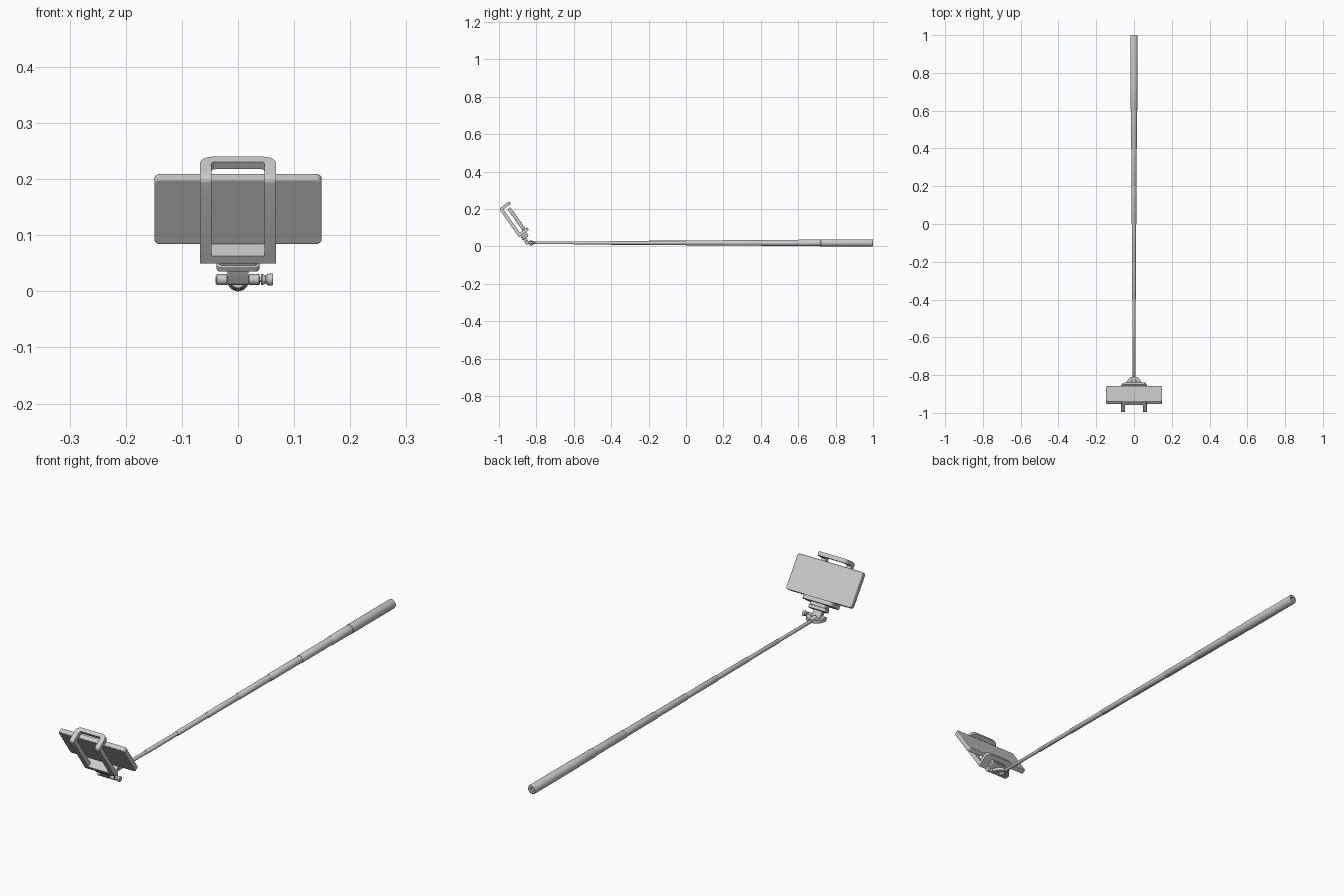
import bpy, bmesh, math
from mathutils import Matrix

if "Cube" in bpy.data.objects:
    bpy.data.objects.remove(bpy.data.objects["Cube"])

TILT = Matrix.Translation((0, -0.894, 0.05)) @ Matrix.Rotation(math.radians(35), 4, 'X')
FLAT = Matrix.Identity(4)


def arc(cx, cy, r, a0, a1, n=6):
    return [(cx + r * math.cos(math.radians(a0 + (a1 - a0) * i / n)),
             cy + r * math.sin(math.radians(a0 + (a1 - a0) * i / n))) for i in range(n + 1)]


def rounded(x0, x1, y0, y1, r):
    return (arc(x1 - r, y1 - r, r, 0, 90) + arc(x0 + r, y1 - r, r, 90, 180)
            + arc(x0 + r, y0 + r, r, 180, 270) + arc(x1 - r, y0 + r, r, 270, 360))


def rect(x0, x1, y0, y1):
    return [(x0, y0), (x1, y0), (x1, y1), (x0, y1)]


def add_prism(bm, pts, lo, hi, axis):
    place = {'x': lambda a, b, h: (h, a, b), 'y': lambda a, b, h: (a, h, b),
             'z': lambda a, b, h: (a, b, h)}[axis]
    ends = [[bm.verts.new(place(a, b, h)) for a, b in pts] for h in (lo, hi)]
    for e in ends:
        bm.faces.new(e)
    for i in range(len(pts)):
        j = (i + 1) % len(pts)
        bm.faces.new((ends[0][i], ends[0][j], ends[1][j], ends[1][i]))


def add_lathe(bm, profile, axis, centre, n=32):
    # profile: (position along axis, radius); radius 0 closes an end
    rings = []
    for t, r in profile:
        ring = []
        for i in range(n if r else 1):
            c, s = r * math.cos(2 * math.pi * i / n), r * math.sin(2 * math.pi * i / n)
            p = (t, centre[0] + c, centre[1] + s) if axis == 'x' else (centre[0] + c, t, centre[1] + s)
            ring.append(bm.verts.new(p))
        rings.append(ring)
    for a, b in zip(rings, rings[1:]):
        for i in range(n):
            j = (i + 1) % n
            f = [a[i % len(a)], a[j % len(a)], b[j % len(b)], b[i % len(b)]]
            bm.faces.new(list(dict.fromkeys(f)))


def finish(name, bm, matrix=FLAT, bevel=0.0):
    bmesh.ops.recalc_face_normals(bm, faces=bm.faces)
    me = bpy.data.meshes.new(name)
    bm.to_mesh(me)
    bm.free()
    ob = bpy.data.objects.new(name, me)
    bpy.context.collection.objects.link(ob)
    ob.matrix_world = matrix
    if bevel:
        m = ob.modifiers.new("edge", 'BEVEL')
        m.width, m.segments, m.limit_method = bevel, 2, 'ANGLE'
        m.angle_limit = math.radians(40)
    bpy.ops.object.select_all(action='DESELECT')
    ob.select_set(True)
    bpy.context.view_layer.objects.active = ob
    bpy.ops.object.shade_smooth_by_angle(angle=math.radians(35))
    return ob


def prism(name, pts, lo, hi, axis, matrix=FLAT, bevel=0.0):
    bm = bmesh.new()
    add_prism(bm, pts, lo, hi, axis)
    return finish(name, bm, matrix, bevel)


def lathe(name, profile, axis, centre):
    bm = bmesh.new()
    add_lathe(bm, profile, axis, centre)
    return finish(name, bm)


# Telescopic pole: eight tubes, each thicker than the one before
POLE_Z = 0.019
starts = [-0.83, -0.6, -0.4, -0.2, 0.0, 0.2, 0.4, 0.6]
radii = [0.007, 0.0085, 0.010, 0.0115, 0.013, 0.0145, 0.016]
for i, r in enumerate(radii):
    a, b = starts[i], starts[i + 1] + 0.01
    lathe(f"pole_section_{i + 1}", [(a, 0), (a, r - 0.001), (a + 0.002, r), (b, r), (b, 0)],
          'y', (0, POLE_Z))

# Handle with a collar and a recessed end
lathe("handle", [(0.6, 0), (0.6, 0.0165), (0.603, 0.0178), (0.72, 0.0178), (0.721, 0.019),
                 (0.994, 0.019), (0.998, 0.018), (1.0, 0.016), (1.0, 0.009),
                 (0.992, 0.008), (0.992, 0)], 'y', (0, POLE_Z))

# Phone
prism("phone", rounded(-0.149, 0.149, 0.0155, 0.157, 0.010), 0.036, 0.055, 'y', TILT, 0.002)

# Clamp: two bent legs, a rounded top bar and a solid lower shelf
bm = bmesh.new()
leg = ([(0, 0.016)] + arc(0.012, 0.173, 0.012, 180, 90) + [(0.045, 0.185), (0.045, 0.169)]
       + arc(0.022, 0.165, 0.004, 90, 180) + [(0.018, 0.016)])
for lo, hi in ((-0.068, -0.047), (0.047, 0.068)):
    add_prism(bm, leg, lo, hi, 'x')
bar = ([(0.068, 0.045)] + arc(0.046, 0.045, 0.022, 0, 90) + arc(-0.046, 0.045, 0.022, 90, 180)
       + [(-0.068, 0.045), (-0.047, 0.045)] + arc(-0.041, 0.045, 0.006, 180, 90, 4)
       + arc(0.041, 0.045, 0.006, 90, 0, 4))
add_prism(bm, bar, 0.169, 0.185, 'z')
shelf = ([(-0.068, 0), (0.068, 0)] + arc(0.048, 0.046, 0.020, 0, 90)
         + arc(-0.048, 0.046, 0.020, 90, 180))
add_prism(bm, shelf, 0, 0.016, 'z')
bmesh.ops.remove_doubles(bm, verts=bm.verts, dist=1e-6)
finish("phone_clamp", bm, TILT)

# Mounting plates and neck beneath the clamp
prism("mount_plate_upper", rounded(-0.034, 0.034, 0.010, 0.048, 0.006), -0.012, 0, 'z', TILT)
prism("mount_plate_lower", rounded(-0.038, 0.038, 0.008, 0.046, 0.008), -0.025, -0.012, 'z', TILT, 0.002)
neck = [(0.011, -0.025)] + arc(0.0195, -0.049, 0.0095, 180, 360, 10) + [(0.030, -0.025)]
prism("hinge_neck", neck, -0.019, 0.019, 'x', TILT)

# Half-round hinge base on the pole end, with side lugs
base = ([(0.040, -0.848)] + arc(0, -0.848, 0.040, 0, 180, 20)
        + [(-0.040, -0.848), (-0.021, -0.848), (-0.021, -0.836), (0.021, -0.836), (0.021, -0.848)])
base = list(dict.fromkeys(base))
prism("hinge_base", base[1:], 0.013, 0.027, 'z', bevel=0.0015)
PIN = (-0.850, 0.021)
for side, s in (("left", -1), ("right", 1)):
    lathe(f"hinge_lug_{side}", [(s * 0.020, 0), (s * 0.020, 0.0095), (s * 0.037, 0.0095),
                                (s * 0.038, 0.0085), (s * 0.038, 0)], 'x', PIN)
lathe("pole_socket", [(-0.838, 0), (-0.838, 0.013), (-0.825, 0.013), (-0.815, 0.008), (-0.815, 0)],
      'y', (0, POLE_Z))

# Pin and tightening knob
lathe("hinge_pin", [(-0.036, 0), (-0.036, 0.004), (0.044, 0.004), (0.044, 0)], 'x', PIN)
lathe("tightening_knob", [(0.041, 0), (0.041, 0.009), (0.043, 0.010), (0.049, 0.007), (0.052, 0.010),
                          (0.060, 0.011), (0.062, 0.010), (0.062, 0)], 'x', PIN)
